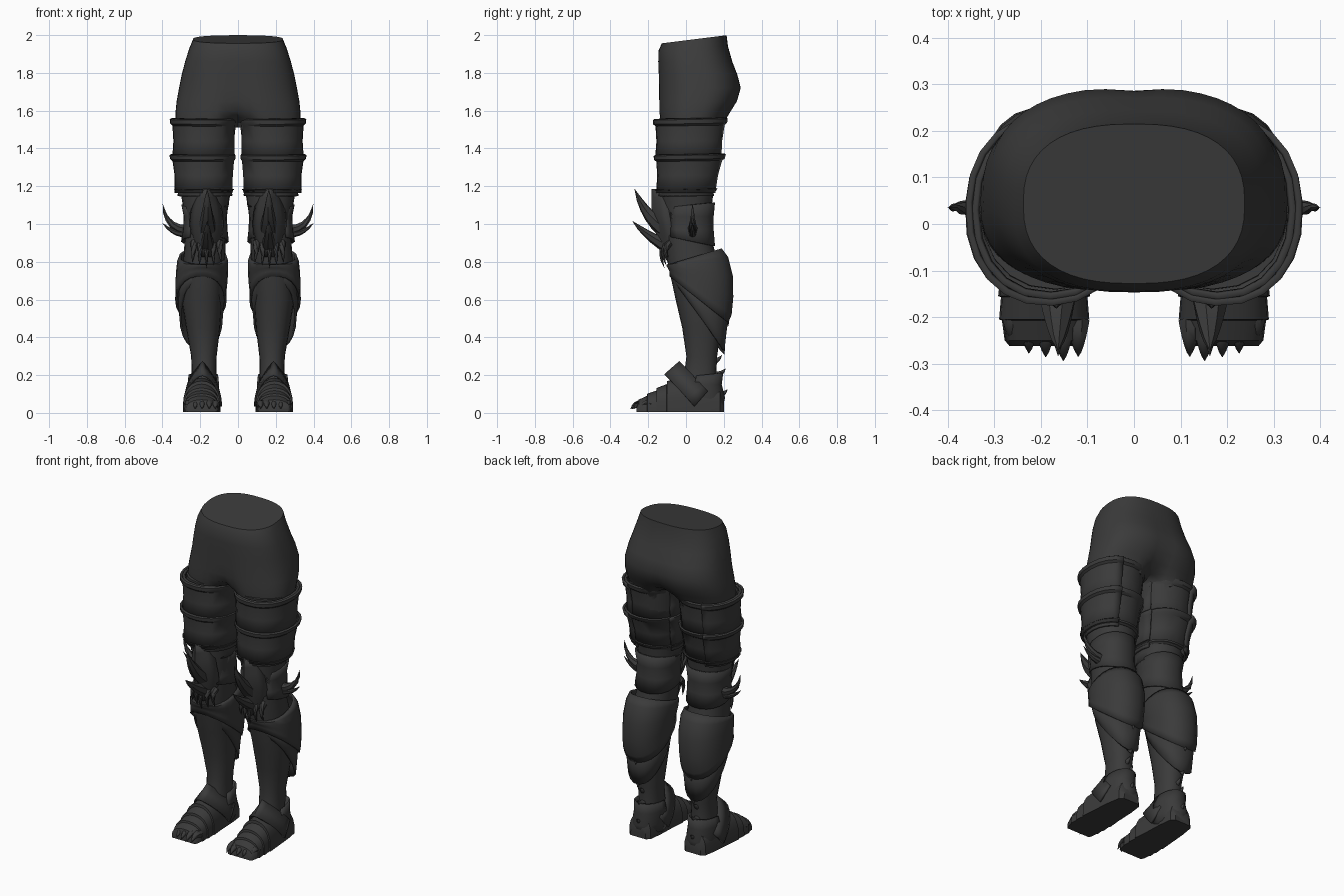
import bpy, math
from mathutils import Vector

if "Cube" in bpy.data.objects:
    bpy.data.objects.remove(bpy.data.objects["Cube"])

mat = bpy.data.materials.new("charcoal")
mat.diffuse_color = (0.043, 0.043, 0.043, 1)
mat.use_nodes = True
mat.node_tree.nodes["Principled BSDF"].inputs["Base Color"].default_value = mat.diffuse_color


def finish(name, verts, faces, mirror=True, thick=0.0, angle=35):
    """Make the object, shade it, and mirror it to the other leg."""
    me = bpy.data.meshes.new(name)
    me.from_pydata(verts, [], faces)
    me.materials.append(mat)
    ob = bpy.data.objects.new(name, me)
    bpy.context.collection.objects.link(ob)
    bpy.ops.object.select_all(action='DESELECT')
    ob.select_set(True)
    bpy.context.view_layer.objects.active = ob
    bpy.ops.object.shade_smooth_by_angle(angle=math.radians(angle))
    if thick:
        s = ob.modifiers.new("thickness", 'SOLIDIFY')
        s.thickness, s.offset = thick, -1
    if mirror:
        ob.modifiers.new("other_leg", 'MIRROR')
    return ob


def bridge(name, rings, closed=True, caps=True, **kw):
    """Skin a list of equally long point rings."""
    n = len(rings[0])
    verts = [p for r in rings for p in r]
    faces = []
    for k in range(len(rings) - 1):
        for i in range(n if closed else n - 1):
            j = (i + 1) % n
            faces.append((k*n + i, (k+1)*n + i, (k+1)*n + j, k*n + j))
    if caps:
        faces.append(tuple(range(n)))
        faces.append(tuple(reversed(range(len(verts) - n, len(verts)))))
    return finish(name, verts, faces, **kw)


def section(z, x0, x1, y0, y1, tilt=0, n=20, a0=0, a1=360, power=2.2, cleft=0):
    """Rounded horizontal section; tilt slopes it along y, cleft pinches x = 0."""
    cx, cy, rx, ry = (x0+x1)/2, (y0+y1)/2, (x1-x0)/2, (y1-y0)/2
    full = a1 - a0 >= 360
    pts = []
    for i in range(n):
        a = math.radians(a0 + (a1-a0) * i / (n if full else n-1))
        c, s = math.cos(a), math.sin(a)
        x = cx + rx * math.copysign(abs(c)**(2/power), c)
        dy = ry * math.copysign(abs(s)**(2/power), s)
        dy *= 1 - cleft * math.exp(-(x/0.06)**2)
        pts.append((x, cy + dy, z + tilt*dy))
    return pts


def loft(name, rows, caps=True, thick=0.0, mirror=True, **kw):
    rings = [section(*r, **kw) for r in rows]
    return bridge(name, rings, closed=kw.get("a1", 360) - kw.get("a0", 0) >= 360,
                  caps=caps, thick=thick, mirror=mirror)


def horn(name, p0, p1, p2, r, sides=7, steps=6):
    """Curved tapering spike along a quadratic curve."""
    p0, p1, p2 = map(Vector, (p0, p1, p2))
    rings = []
    for k in range(steps):
        t = k / (steps - 1)
        p = p0*(1-t)**2 + p1*2*t*(1-t) + p2*t*t
        d = ((p1-p0)*(1-t) + (p2-p1)*t).normalized()
        u = d.cross(Vector((0.31, 0.2, 0.93))).normalized()
        v = u.cross(d)
        rad = r * (1 - t)**0.75 + 0.0006
        rings.append([tuple(p + (u*math.cos(a) + v*math.sin(a))*rad)
                      for a in (2*math.pi*i/sides for i in range(sides))])
    return bridge(name, rings, angle=50)


# Hips: one loft, pinched at the bottom into two thighs
hips = [(1.978, .238, -.128, .215, .125, 0), (1.93, .258, -.145, .222, .06, 0),
        (1.86, .28, -.147, .245, 0, 0), (1.79, .298, -.147, .275, 0, .02),
        (1.72, .312, -.147, .294, 0, .035), (1.65, .325, -.147, .275, 0, .06),
        (1.60, .33, -.147, .245, 0, .15), (1.565, .33, -.145, .225, 0, .4),
        (1.535, .33, -.142, .21, 0, .85), (1.51, .33, -.14, .2, 0, .97)]
bridge("hips", [section(z, -w, w, y0, y1, t, n=48, power=2.5, cleft=c)
                for z, w, y0, y1, t, c in hips], mirror=False)

# Leg under the armour
loft("leg", [(1.56, .008, .328, -.14, .2), (1.4, .025, .325, -.145, .185),
             (1.2, .035, .31, -.14, .15), (1.05, .058, .283, -.115, .13),
             (.95, .062, .28, -.11, .125), (.8, .07, .29, -.098, .17),
             (.6, .083, .298, -.055, .2), (.45, .095, .275, -.02, .185),
             (.3, .113, .248, .002, .165), (.2, .115, .245, -.01, .16),
             (.05, .11, .26, -.04, .17)])


# Thigh bands: a lipped outer shell open at the back over a full inner band
def band(name, top, bottom, grow=0.0, **kw):
    rows = []
    (zt, *bt), (zb, *bb) = top, bottom
    for f, out in ((0, .004), (.03, .014), (.13, .012), (.18, 0), (.55, -.004), (1, .004)):
        x0, x1, y0, y1 = (a + (b-a)*f for a, b in zip(bt, bb))
        o = out + grow
        rows.append((zt + (zb-zt)*f, x0-o*.5, x1+o, y0-o, y1+o, .02*(1-f)))
    loft(name, rows, caps=False, thick=.012, **kw)


bands = [("upper", (1.56, .015, .348, -.162, .222), (1.34, .018, .345, -.16, .195)),
         ("middle", (1.37, .018, .35, -.158, .212), (1.165, .03, .332, -.155, .162)),
         ("lower", (1.185, .026, .326, -.152, .165), (1.09, .045, .296, -.125, .138))]
for label, top, bottom in bands:
    band(label + "_thigh_inner_band", top, bottom, grow=-.014)
    if label != "lower":
        band(label + "_thigh_plate", top, bottom, a0=-205, a1=68, n=18)
    else:
        # only the lip of the last band shows
        band("lower_thigh_lip", top, (1.15, .03, .318, -.145, .155), a0=-205, a1=68, n=18)

# Knee wrap around the sides and back
loft("knee_wrap", [(1.10, .05, .3, -.11, .155, .1), (1.04, .058, .288, -.11, .148),
                   (.97, .055, .292, -.11, .148), (.91, .048, .302, -.11, .155, -.2)],
     caps=False, thick=.01, a0=-50, a1=230, n=16)

# Oval knee guard bulging forward with a raised ridge
rings = []
for k in range(9):
    f = k / 8
    z = 1.185 - .36*f
    w = .09 * max(.12, math.sin(math.pi*(.1 + .78*f)))**.6
    y = -.168 + .075*max(0, f-.35)
    rings.append([(.167 + w*t, y + .075*abs(t)**2.2 - .014*max(0, 1-abs(t)*4), z)
                  for t in (-1, -.7, -.4, -.2, 0, .2, .4, .7, 1)])
bridge("knee_guard", rings, closed=False, caps=False, thick=.015)

# Knee horns, side horns and the small claws below the guard
horn("upper_knee_horn", (.163, -.12, .98), (.163, -.215, 1.04), (.163, -.272, 1.185), .048)
horn("lower_knee_horn", (.163, -.09, .88), (.163, -.2, .93), (.163, -.283, 1.015), .04)
horn("upper_side_horn", (.275, .035, .97), (.385, .035, .98), (.398, .035, 1.105), .027)
horn("lower_side_horn", (.27, .035, .95), (.34, .035, .94), (.4, .035, 1.005), .022)
for i in range(5):
    x = .098 + .034*i
    d = abs(i - 2)
    horn("knee_claw", (x, -.095 + .008*d, .9), (x, -.155 + .012*d, .87),
         (x + .004*(i-2), -.115 + .01*d, .768 + .014*d), .021)

# Calf armour: two sloping plates, long at the back
loft("calf_plate", [(.83, .06, .312, -.085, .19, .3), (.805, .052, .322, -.105, .225, .12),
                    (.75, .052, .328, -.105, .25, -.15), (.69, .056, .331, -.098, .252, -.45),
                    (.635, .062, .331, -.09, .243, -.7), (.6, .06, .333, -.088, .226, -.78)],
     caps=False, thick=.012, n=22)
loft("lower_calf_plate", [(.64, .068, .318, -.075, .23, -.7), (.56, .075, .315, -.068, .215, -1.0),
                          (.51, .08, .31, -.06, .205, -1.35)],
     caps=False, thick=.012, n=22)
# Pointed back hems
for z, y, x in ((.5, .212, .19), (.35, .19, .19)):
    horn("calf_hem_point", (x, y - .02, z + .04), (x, y, z), (x, y + .012, z - .04), .03)


# Foot with stepped overlapping plates
def arch(y, x0, x1, h, n=13):
    cx, rx = (x0+x1)/2, (x1-x0)/2
    return [(cx + rx*math.cos(a), y, .004 + h*math.sin(a)**.65 if 0 < i < n-1 else .004)
            for i, a in enumerate(math.pi*k/(n-1) for k in range(n))]


steps = [(.2, .135, .24, .07), (.18, .115, .262, .13), (.1, .105, .275, .17), (-.02, .1, .285, .18),
         (-.1, .092, .292, .165), (-.102, .098, .286, .148), (-.155, .094, .292, .128),
         (-.157, .1, .286, .114), (-.205, .096, .29, .098), (-.207, .102, .284, .086),
         (-.25, .106, .278, .066), (-.262, .115, .268, .03)]
bridge("armoured_foot", [arch(*s) for s in reversed(steps)])

# Toe claws
for x, y in ((.12, -.285), (.152, -.294), (.19, -.286), (.226, -.278), (.262, -.258)):
    horn("toe_claw", (x, y + .075, .045), (x, y + .03, .062), (x, y, .02), .025)

# Instep plate peaked over the ankle
front, rear = [], []
for k in range(13):
    t = -1 + k/6
    u = abs(t)
    x = .188 + .104*math.sin(t*math.pi/2)
    front.append((x, -.115 + .16*u**1.5, .205 - .17*u**1.6))
    rear.append((.188 + .088*math.sin(t*math.pi/2), -.035 + .15*u, .275 - .16*u))
bridge("instep_plate", [rear, front], closed=False, caps=False, thick=.012)

# Heel guard and spurs
loft("heel_guard", [(.2, .105, .262, -.04, .198, .1), (.15, .1, .268, -.05, .19),
                    (.08, .098, .272, -.05, .208), (.01, .105, .265, -.05, .19)],
     caps=False, thick=.01, a0=-10, a1=190, n=14)
for z, y in ((.27, .15), (.2, .17), (.09, .18)):
    horn("heel_spur", (.185, y - .02, z), (.185, y + .015, z), (.185, y + .04, z + .035), .022)
